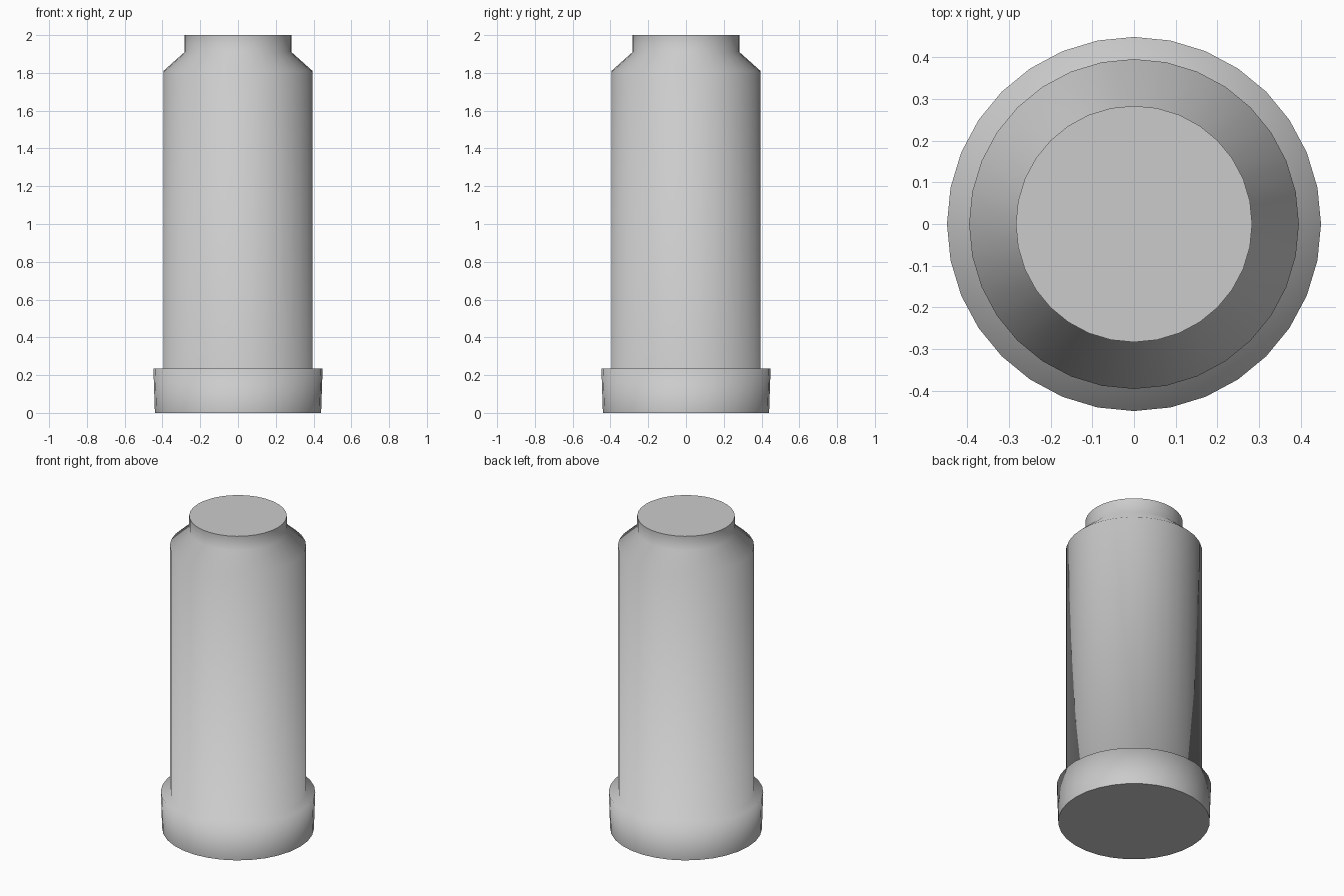
import bpy, bmesh, math

if "Cube" in bpy.data.objects:
    bpy.data.objects.remove(bpy.data.objects["Cube"])

SIDES = 32


def lathe(name, profile):
    """Revolve (radius, z) points into a closed solid with crisp end caps."""
    bm = bmesh.new()
    rings = []
    for r, z in profile:
        rings.append([bm.verts.new((r * math.cos(2 * math.pi * i / SIDES),
                                    r * math.sin(2 * math.pi * i / SIDES), z))
                      for i in range(SIDES)])
    for low, high in zip(rings, rings[1:]):
        for i in range(SIDES):
            j = (i + 1) % SIDES
            bm.faces.new((low[i], low[j], high[j], high[i])).smooth = True
    caps = [bm.faces.new(rings[0][::-1]), bm.faces.new(rings[-1])]
    for cap in caps:
        for edge in cap.edges:
            edge.smooth = False
    mesh = bpy.data.meshes.new(name)
    bm.to_mesh(mesh)
    bm.free()
    obj = bpy.data.objects.new(name, mesh)
    bpy.context.collection.objects.link(obj)
    return obj


# Flared foot, straight body, sloped shoulder and short neck in one turned form
lathe("canister", [
    (0.44, 0.0), (0.448, 0.235),      # foot
    (0.395, 0.235), (0.395, 1.81),    # ledge and body
    (0.283, 1.91), (0.283, 2.0),      # shoulder and neck
])
